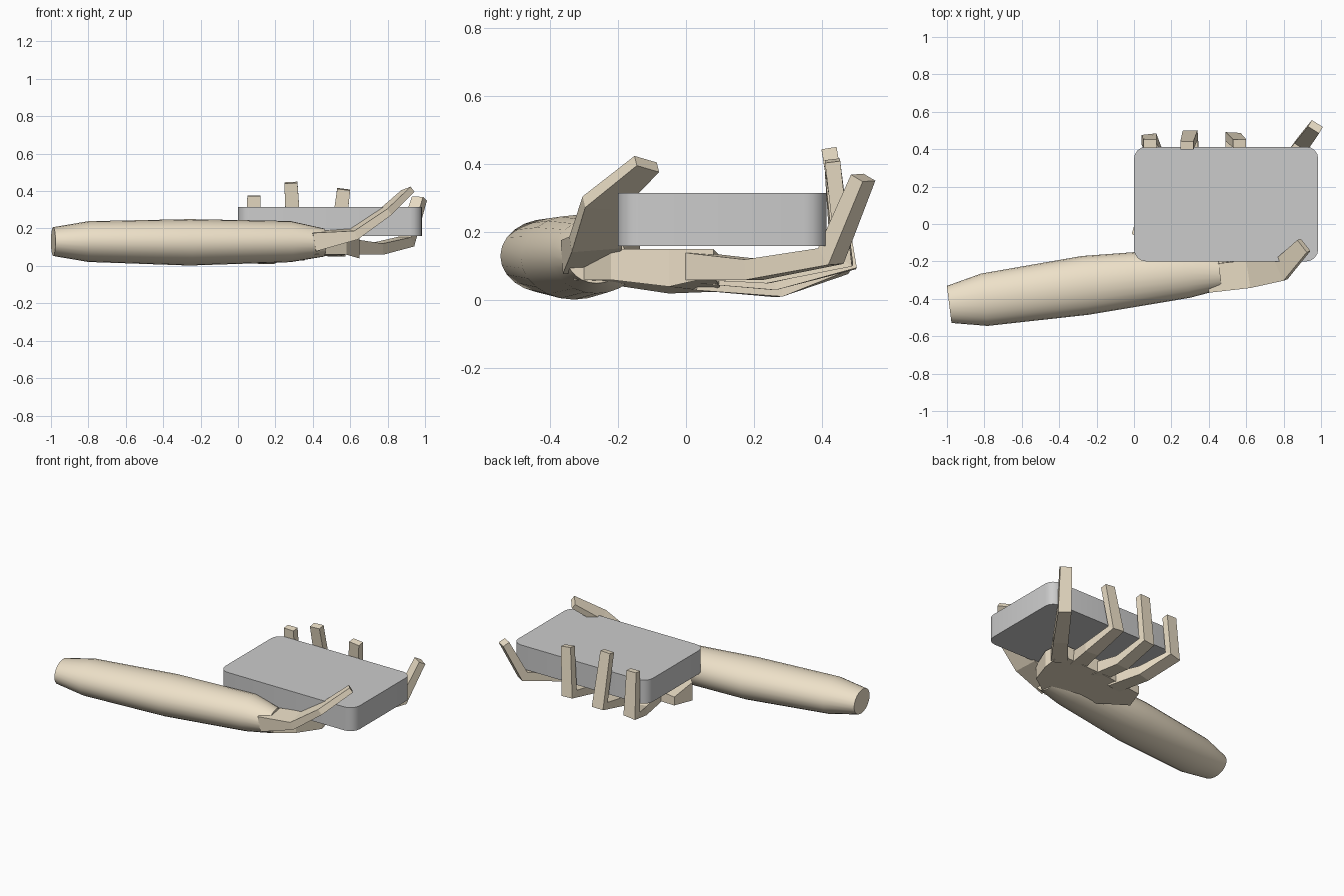
import bpy, bmesh, math
from mathutils import Vector

if "Cube" in bpy.data.objects:
    bpy.data.objects.remove(bpy.data.objects["Cube"])

skin = bpy.data.materials.new("skin")
skin.diffuse_color = (0.85, 0.75, 0.58, 1)
skin.use_nodes = True
skin.node_tree.nodes["Principled BSDF"].inputs["Base Color"].default_value = skin.diffuse_color


def finish(bm, name, mat=None):
    bmesh.ops.recalc_face_normals(bm, faces=bm.faces[:])
    me = bpy.data.meshes.new(name)
    bm.to_mesh(me)
    bm.free()
    ob = bpy.data.objects.new(name, me)
    bpy.context.collection.objects.link(ob)
    if mat:
        me.materials.append(mat)
    return ob


def skin_rings(rings, name, mat):
    """Join equal-sized rings of points into a closed tube."""
    bm = bmesh.new()
    vr = [[bm.verts.new(p) for p in r] for r in rings]
    n = len(vr[0])
    for a, b in zip(vr, vr[1:]):
        for i in range(n):
            j = (i + 1) % n
            bm.faces.new((a[i], a[j], b[j], b[i]))
    bm.faces.new(vr[0])
    bm.faces.new(vr[-1])
    return finish(bm, name, mat)


def digit(name, path, sizes, across):
    """Square-section bent finger: sizes are (width, thickness) per joint."""
    pts = [Vector(p) for p in path]
    rings = []
    for i, p in enumerate(pts):
        t0 = (pts[i] - pts[max(i - 1, 0)]).normalized()
        t1 = (pts[min(i + 1, len(pts) - 1)] - pts[i]).normalized()
        t = (t0 + t1).normalized()
        a = Vector(across)
        u = (a - t * a.dot(t)).normalized()
        v = t.cross(u)
        w, h = sizes[i]
        rings.append([p + u * w / 2 * s + v * h / 2 * q
                      for s, q in ((-1, -1), (1, -1), (1, 1), (-1, 1))])
    return skin_rings(rings, name, skin)


# held block with rounded upright corners
bm = bmesh.new()
outline = []
x0, x1, y0, y1, r = 0.0, 0.985, -0.20, 0.413, 0.065
for cx, cy, start in ((x1 - r, y1 - r, 0), (x0 + r, y1 - r, 90),
                      (x0 + r, y0 + r, 180), (x1 - r, y0 + r, 270)):
    for k in range(5):
        a = math.radians(start + 22.5 * k)
        outline.append(bm.verts.new((cx + r * math.cos(a), cy + r * math.sin(a), 0.16)))
face = bm.faces.new(outline)
ext = bmesh.ops.extrude_face_region(bm, geom=[face])
bmesh.ops.translate(bm, vec=(0, 0, 0.155),
                    verts=[g for g in ext["geom"] if isinstance(g, bmesh.types.BMVert)])
block = finish(bm, "held_block")

# forearm: (x, y, z centre, half width, half height)
axis = Vector((1, 0.125, 0)).normalized()
side = Vector((-axis.y, axis.x, 0))
rings = []
for x, y, z, w, h in ((-0.988, -0.43, 0.13, 0.100, 0.077), (-0.80, -0.405, 0.13, 0.141, 0.109),
                      (-0.26, -0.328, 0.126, 0.158, 0.124), (0.28, -0.263, 0.13, 0.133, 0.110),
                      (0.46, -0.262, 0.125, 0.088, 0.075)):
    c = Vector((x, y, z))
    rings.append([c + side * w * math.cos(a) + Vector((0, 0, h * math.sin(a)))
                  for a in (math.tau * k / 24 for k in range(24))])
arm = skin_rings(rings, "forearm", skin)

# palm: outline points with lower and upper height
palm = ((0.42, -0.33, 0.06, 0.14), (0.58, -0.22, 0.06, 0.15), (0.65, -0.05, 0.04, 0.15),
        (0.64, 0.08, 0.07, 0.15), (0.30, 0.10, 0.04, 0.13), (0.03, 0.08, 0.025, 0.08),
        (-0.012, -0.05, 0.02, 0.14), (0.20, -0.25, 0.05, 0.15))
skin_rings([[(x, y, lo) for x, y, lo, hi in palm],
            [(x, y, hi) for x, y, lo, hi in palm]], "palm", skin)

# thumb hooked over the front edge
digit("thumb", [(0.40, -0.29, 0.13), (0.62, -0.265, 0.17), (0.785, -0.245, 0.285), (0.908, -0.115, 0.40)],
      [(0.15, 0.10), (0.15, 0.05), (0.12, 0.04), (0.085, 0.035)], (-0.35, 1, 0))

# four fingers curling up over the back edge
sizes = [(0.10, 0.08), (0.09, 0.06), (0.08, 0.06), (0.07, 0.045)]
fingers = {
    "index_finger": [(0.60, 0.02, 0.10), (0.74, 0.20, 0.09), (0.90, 0.425, 0.13), (0.97, 0.52, 0.36)],
    "middle_finger": [(0.48, 0.03, 0.10), (0.53, 0.24, 0.08), (0.53, 0.465, 0.12), (0.565, 0.43, 0.41)],
    "ring_finger": [(0.32, 0.03, 0.09), (0.31, 0.26, 0.06), (0.30, 0.475, 0.11), (0.283, 0.42, 0.445)],
    "little_finger": [(0.18, 0.03, 0.07), (0.15, 0.27, 0.04), (0.08, 0.455, 0.10), (0.085, 0.43, 0.375)],
}
for name, path in fingers.items():
    digit(name, path, sizes, (1, -0.6, 0) if name == "index_finger" else (1, 0, 0))

# smooth the round surfaces, keep the edges crisp
bpy.ops.object.select_all(action='DESELECT')
for ob in (block, arm):
    ob.select_set(True)
bpy.context.view_layer.objects.active = arm
bpy.ops.object.shade_smooth_by_angle(angle=math.radians(30))
